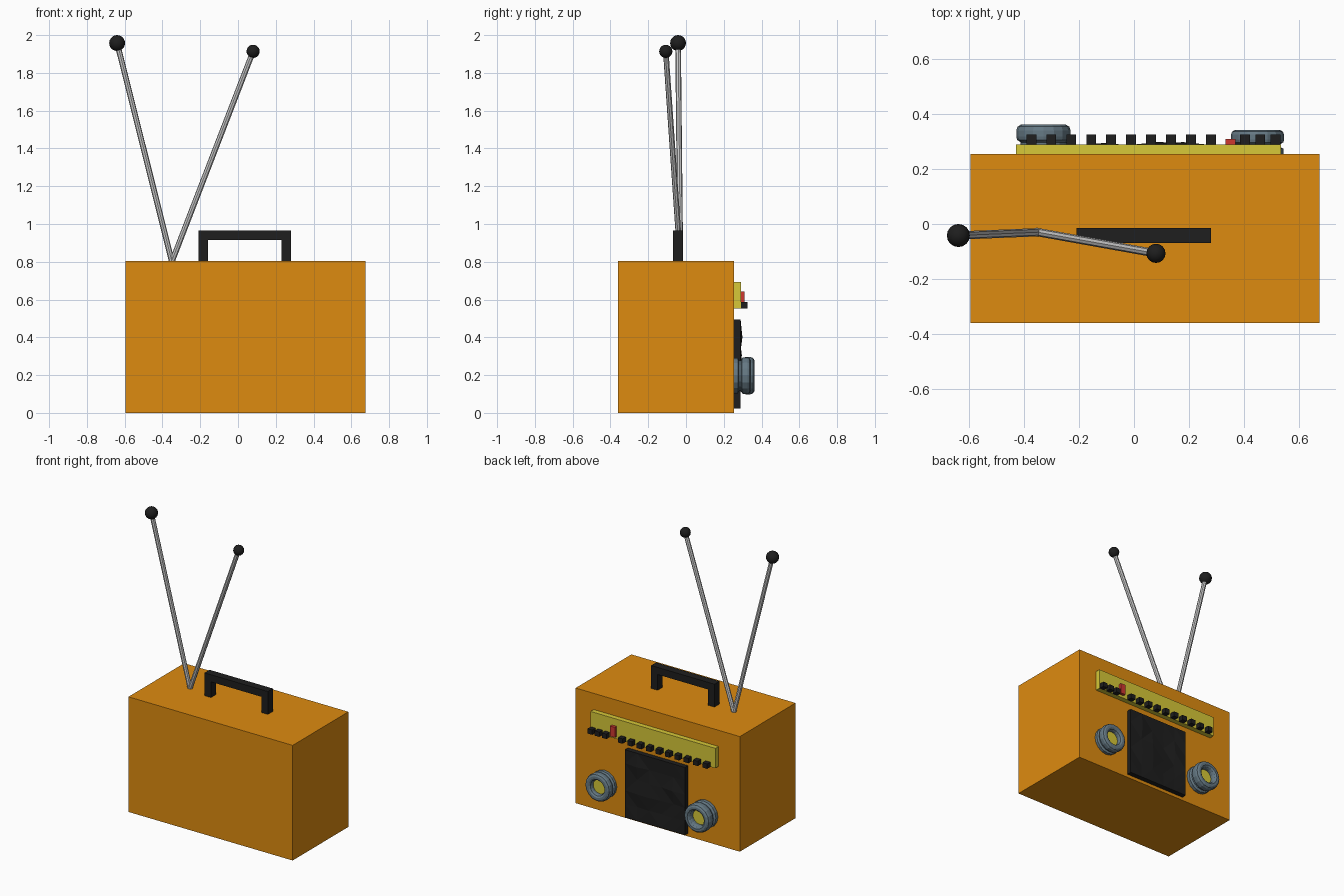
import bpy, bmesh, math, random
from mathutils import Vector

if "Cube" in bpy.data.objects:
    bpy.data.objects.remove(bpy.data.objects["Cube"])

random.seed(4)


def material(name, rgb):
    m = bpy.data.materials.new(name)
    m.diffuse_color = (*rgb, 1)
    m.use_nodes = True
    m.node_tree.nodes["Principled BSDF"].inputs["Base Color"].default_value = m.diffuse_color
    return m


ORANGE = material("orange", (0.73, 0.26, 0.005))
YELLOW = material("yellow", (0.68, 0.58, 0.04))
BLACK = material("black", (0.013, 0.013, 0.013))
RED = material("red", (0.62, 0.04, 0.03))
BLUE_GREY = material("blue_grey", (0.13, 0.19, 0.23))


def add(name, bm, mat=None, smooth=False):
    bmesh.ops.recalc_face_normals(bm, faces=bm.faces)
    me = bpy.data.meshes.new(name)
    bm.to_mesh(me)
    bm.free()
    ob = bpy.data.objects.new(name, me)
    bpy.context.collection.objects.link(ob)
    if mat:
        me.materials.append(mat)
    for p in me.polygons:
        p.use_smooth = smooth
    return ob


def box(name, x, y, z, mat):
    bm = bmesh.new()
    bmesh.ops.create_cube(bm, size=1)
    for v in bm.verts:
        v.co = [lo + (c + 0.5) * (hi - lo) for c, (lo, hi) in zip(v.co, (x, y, z))]
    return add(name, bm, mat)


def lathe_y(name, profile, cx, cz, steps, mat):
    """Spin a (radius, y) profile about an axis along y."""
    bm = bmesh.new()
    vs = [bm.verts.new((cx + r, y, cz)) for r, y in profile]
    es = [bm.edges.new(p) for p in zip(vs, vs[1:])]
    bmesh.ops.spin(bm, geom=vs + es, cent=(cx, 0, cz), axis=(0, 1, 0),
                   angle=math.tau, steps=steps)
    bmesh.ops.remove_doubles(bm, verts=bm.verts, dist=1e-5)
    return add(name, bm, mat)


# Cabinet
BACK = 0.255
box("cabinet", (-0.595, 0.675), (-0.36, BACK), (0, 0.805), ORANGE)

# Carrying handle: one bent U profile, extruded in y
outline = [(-0.21, 0.80), (-0.21, 0.965), (0.28, 0.965), (0.28, 0.80),
           (0.23, 0.80), (0.23, 0.915), (-0.16, 0.915), (-0.16, 0.80)]
bm = bmesh.new()
face = bm.faces.new([bm.verts.new((x, -0.07, z)) for x, z in outline])
ext = bmesh.ops.extrude_face_region(bm, geom=[face])["geom"]
bmesh.ops.translate(bm, vec=(0, 0.055, 0),
                    verts=[g for g in ext if isinstance(g, bmesh.types.BMVert)])
add("carry_handle", bm, BLACK)

# Antennas: rod and ball tip
base = Vector((-0.35, -0.03, 0.80))
for side, tip, radius in (("left", (-0.64, -0.042, 1.958), 0.042),
                          ("right", (0.08, -0.107, 1.914), 0.035)):
    tip = Vector(tip)
    d = tip - base
    bm = bmesh.new()
    bmesh.ops.create_cone(bm, cap_ends=True, segments=8, radius1=0.015,
                          radius2=0.015, depth=d.length)
    bmesh.ops.rotate(bm, verts=bm.verts, matrix=d.to_track_quat('Z', 'Y').to_matrix())
    bmesh.ops.translate(bm, verts=bm.verts, vec=(base + tip) / 2)
    add(f"antenna_rod_{side}", bm)
    bm = bmesh.new()
    bmesh.ops.create_uvsphere(bm, u_segments=16, v_segments=10, radius=radius)
    bmesh.ops.translate(bm, verts=bm.verts, vec=tip)
    add(f"antenna_ball_{side}", bm, BLACK, smooth=True)

# Tuning panel with its row of buttons
box("tuning_panel", (-0.43, 0.535), (BACK, 0.29), (0.553, 0.692), YELLOW)
button_x = [-0.374 + 0.0727 * i for i in range(10)] + [0.405, 0.46, 0.515]
for i, x in enumerate(button_x):
    box(f"button_{i + 1}", (x - 0.018, x + 0.018), (0.288, 0.326), (0.552, 0.586), BLACK)
box("power_slider", (0.333, 0.369), (0.288, 0.31), (0.57, 0.642), RED)

# Speaker cloth: slab with a gently crumpled face
bm = bmesh.new()
N = 5
x0, x1, z0, z1 = -0.195, 0.27, 0.022, 0.495
bmesh.ops.create_grid(bm, x_segments=N, y_segments=N, size=0.5)
for v in bm.verts:
    u, w = v.co.x + 0.5, v.co.y + 0.5
    inner = 0.01 < u < 0.99 and 0.01 < w < 0.99
    bump = random.uniform(-0.008, 0.011) if inner else 0
    v.co = (x0 + u * (x1 - x0), 0.289 + bump, z0 + w * (z1 - z0))
bmesh.ops.triangulate(bm, faces=bm.faces)
rim = [e for e in bm.edges if e.is_boundary]
skirt = bmesh.ops.extrude_edge_only(bm, edges=rim)["geom"]
for v in skirt:
    if isinstance(v, bmesh.types.BMVert):
        v.co.y = BACK - 0.002
bmesh.ops.holes_fill(bm, edges=[e for e in bm.edges if e.is_boundary], sides=0)
add("speaker_cloth", bm, BLACK)

# Knobs: grooved rounded rims with yellow centres
for side, cx, r, front in (("left", -0.33, 0.099, 0.362), ("right", 0.45, 0.097, 0.343)):
    h = front - BACK
    rim = [(r * a, BACK + h * b) for a, b in (
        (0.97, -0.02), (0.97, 0.22), (0.84, 0.30), (0.84, 0.40), (0.97, 0.48),
        (1.0, 0.60), (1.0, 0.80), (0.95, 0.93), (0.83, 1.0), (0.68, 1.0),
        (0.57, 0.92), (0.52, 0.78), (0.52, 0.5))]
    lathe_y(f"knob_rim_{side}", rim, cx, 0.197, 16, BLUE_GREY)
    y = BACK + h * 0.62
    lathe_y(f"knob_centre_{side}", [(0, y), (r * 0.54, y), (r * 0.54, BACK), (0, BACK)],
            cx, 0.197, 16, YELLOW)
